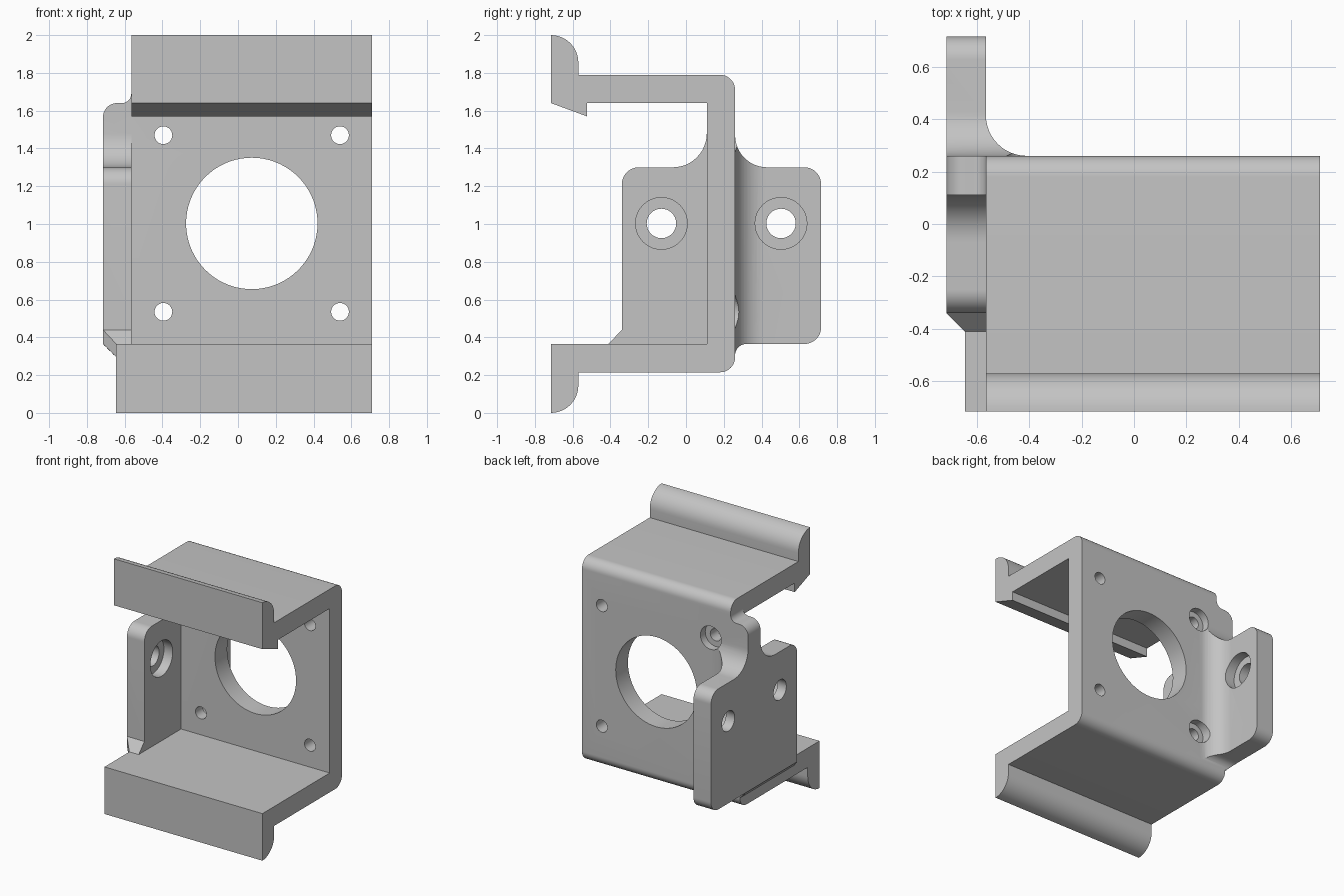
import bpy, bmesh
from math import sin, cos, radians

old = bpy.data.objects.get("Cube")
if old:
    bpy.data.objects.remove(old, do_unlink=True)

grey = bpy.data.materials.new("plain_grey")
grey.use_nodes = True
colour = (0.55, 0.55, 0.55, 1)
grey.diffuse_color = colour
grey.node_tree.nodes["Principled BSDF"].inputs["Base Color"].default_value = colour


def arc(cx, cy, r, start, end, steps=12):
    """Points along a circular arc, angles in degrees."""
    angles = [radians(start + (end - start) * i / steps) for i in range(steps + 1)]
    return [(cx + r * cos(a), cy + r * sin(a)) for a in angles]


def prism(name, points, axis, low, high):
    """Extrude a flat profile along the given axis."""
    place = {"x": lambda p, d: (d, p[0], p[1]),
             "y": lambda p, d: (p[0], d, p[1]),
             "z": lambda p, d: (p[0], p[1], d)}[axis]
    bm = bmesh.new()
    ends = [[bm.verts.new(place(p, d)) for p in points] for d in (low, high)]
    for ring in ends:
        bm.faces.new(ring)
    n = len(points)
    for i in range(n):
        j = (i + 1) % n
        bm.faces.new((ends[0][i], ends[0][j], ends[1][j], ends[1][i]))
    bmesh.ops.recalc_face_normals(bm, faces=bm.faces)
    mesh = bpy.data.meshes.new(name)
    bm.to_mesh(mesh)
    bm.free()
    mesh.materials.append(grey)
    obj = bpy.data.objects.new(name, mesh)
    bpy.context.collection.objects.link(obj)
    return obj


def combine(target, tool, operation):
    """Apply a boolean and discard the tool."""
    mod = target.modifiers.new("combine", "BOOLEAN")
    mod.operation, mod.solver, mod.object = operation, "EXACT", tool
    bpy.context.view_layer.objects.active = target
    bpy.ops.object.modifier_apply(modifier=mod.name)
    bpy.data.objects.remove(tool, do_unlink=True)


def drill(target, axis, u, v, r, low, high, steps=32):
    circle = arc(u, v, r, 0, 360, steps)[:-1]
    combine(target, prism("drill", circle, axis, low, high), "DIFFERENCE")


# Channel with a hooked lip at the front of both shelves
lower_edge = [(-.715, .365), (-.715, 0)] + arc(-.715, .145, .145, -90, 0) \
    + [(-.57, .215)] + arc(.18, .295, .08, -90, 0)
upper_edge = arc(.18, 1.71, .08, 0, 90) + [(-.57, 1.79)] \
    + arc(-.715, 1.855, .145, 0, 90) \
    + [(-.715, 1.64), (-.525, 1.57), (-.525, 1.64), (.11, 1.64), (.11, .365)]
bracket = prism("motor_bracket", lower_edge + upper_edge, "x", -.565, .71)

# Lower shelf runs a little further out under the side flange
shelf = prism("lower_shelf_end", lower_edge + [(.26, .365)], "x", -.645, -.5)
combine(bracket, shelf, "UNION")

# Side flange, shaped by its side, plan and front outlines
side_outline = [(-.41, .25), (-.41, .365), (-.34, .44)] \
    + arc(-.25, 1.21, .09, 180, 90) + arc(-.07, 1.48, .18, -90, 0) \
    + [(.11, 1.75), (.26, 1.75)] + arc(.43, 1.47, .17, 180, 270) \
    + arc(.627, 1.212, .088, 90, 0) + arc(.627, .453, .088, 0, -90) \
    + arc(.32, .305, .06, 90, 180) + [(.2, .25)]
plan_outline = [(-.715, -.34), (-.645, -.41), (-.645, -.5), (-.565, -.5),
                (-.565, .15), (-.41, .15)] \
    + arc(-.41, .415, .155, -90, -180) + [(-.565, .8), (-.715, .8)]
front_outline = [(-.41, .2), (-.645, .2), (-.645, .295), (-.715, .365)] \
    + arc(-.64, 1.565, .075, 180, 90) + arc(-.615, 1.69, .05, -90, 0) \
    + [(-.41, 1.69)]
flange = prism("side_flange", side_outline, "x", -.8, -.3)
combine(flange, prism("plan_shape", plan_outline, "z", 0, 2), "INTERSECT")
combine(flange, prism("front_shape", front_outline, "y", -1, 1), "INTERSECT")
combine(bracket, flange, "UNION")

# Large round opening and four screw holes in the back plate
drill(bracket, "y", .073, 1.003, .348, 0, .5, 72)
for x in (-.395, .54):
    for z in (.535, 1.47):
        drill(bracket, "y", x, z, .047, 0, .5)
        if x < 0:
            drill(bracket, "y", x, z, .09, .2, .6)

# Counterbored mounting holes in the flange
for y in (-.13, .503):
    drill(bracket, "x", y, 1.003, .078, -.9, -.4)
    drill(bracket, "x", y, 1.003, .137, -.64, -.35, 48)

# Clean up and shade
bm = bmesh.new()
bm.from_mesh(bracket.data)
bmesh.ops.remove_doubles(bm, verts=bm.verts, dist=.0003)
bmesh.ops.recalc_face_normals(bm, faces=bm.faces)
bm.to_mesh(bracket.data)
bm.free()
bpy.ops.object.select_all(action="DESELECT")
bracket.select_set(True)
bpy.context.view_layer.objects.active = bracket
bpy.ops.object.shade_smooth_by_angle(angle=radians(25))
